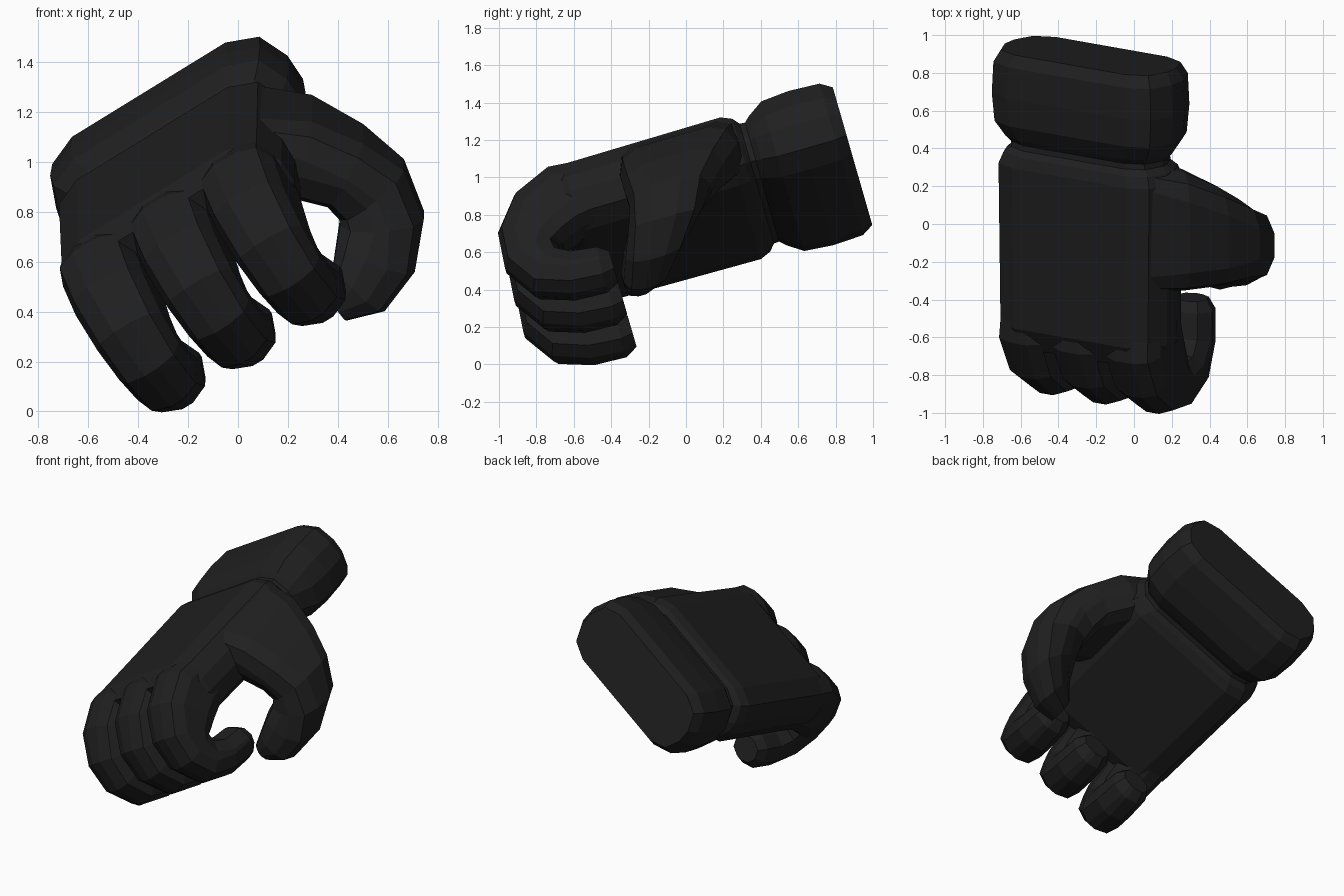
import bpy, bmesh, math
from mathutils import Vector, Matrix

if "Cube" in bpy.data.objects:
    bpy.data.objects.remove(bpy.data.objects["Cube"])

# Hand frame: local x = across the knuckles, y = towards the wrist, z = back of the hand
HAND = Matrix.Rotation(math.radians(16), 3, 'X') @ Matrix.Rotation(math.radians(-32.6), 3, 'Y')

black = bpy.data.materials.new("black_rubber")
black.diffuse_color = (0.014, 0.014, 0.014, 1)
black.use_nodes = True
black.node_tree.nodes["Principled BSDF"].inputs["Base Color"].default_value = black.diffuse_color


def section(hu, hv, r, seg):
    """Rounded rectangle outline as (u, v) pairs."""
    r = min(r, hu * 0.98, hv * 0.98)
    pts = []
    for k, (su, sv) in enumerate([(1, 1), (-1, 1), (-1, -1), (1, -1)]):
        for i in range(seg + 1):
            t = math.pi / 2 * (k + i / seg)
            pts.append((su * (hu - r) + r * math.cos(t), sv * (hv - r) + r * math.sin(t)))
    return pts


def loft(name, stations, side, frame, seg=2):
    """Skin rounded sections along a path; station = (centre, half side, half height, radius)."""
    bm = bmesh.new()
    centres = [Vector(s[0]) for s in stations]
    side = Vector(side)
    rings = []
    for i, (c, hu, hv, r) in enumerate(stations):
        tangent = centres[min(i + 1, len(centres) - 1)] - centres[max(i - 1, 0)]
        up = side.cross(tangent).normalized()
        rings.append([bm.verts.new(frame @ (centres[i] + side * u + up * v))
                      for u, v in section(hu, hv, r, seg)])
    n = len(rings[0])
    for a, b in zip(rings, rings[1:]):
        for j in range(n):
            bm.faces.new((a[j], a[(j + 1) % n], b[(j + 1) % n], b[j]))
    bm.faces.new(rings[0])
    bm.faces.new(rings[-1])
    bmesh.ops.recalc_face_normals(bm, faces=bm.faces)
    mesh = bpy.data.meshes.new(name)
    bm.to_mesh(mesh)
    bm.free()
    mesh.materials.append(black)
    ob = bpy.data.objects.new(name, mesh)
    bpy.context.collection.objects.link(ob)
    return ob


# Palm slab, narrowing at the wrist
MID_W, MID_N = 0.251, 0.819
palm = loft("glove_hand", [((MID_W, a, n), hw, hn, r) for a, n, hw, hn, r in [
    (-0.44, 0.805, 0.47, 0.165, 0.14), (-0.34, 0.819, 0.51, 0.208, 0.16),
    (0.54, MID_N, 0.52, 0.212, 0.16), (0.60, MID_N, 0.50, 0.195, 0.16),
    (0.63, MID_N, 0.465, 0.17, 0.15), (0.72, MID_N, 0.46, 0.165, 0.15)]],
    (1, 0, 0), HAND)

# Cuff
cuff = loft("cuff", [((MID_W, a, MID_N), hw, hn, r) for a, hw, hn, r in [
    (0.655, 0.46, 0.165, 0.15), (0.69, 0.49, 0.19, 0.16), (0.775, 0.54, 0.235, 0.18),
    (0.93, 0.552, 0.243, 0.18), (1.10, 0.545, 0.238, 0.18), (1.163, 0.51, 0.205, 0.16)]],
    (1, 0, 0), HAND)

# Three curled fingers: (wrist-ward, height, half width, half thickness)
CURL = [(-0.02, 0.825, 0.13, 0.14), (-0.20, 0.822, 0.155, 0.185), (-0.38, 0.815, 0.165, 0.21),
        (-0.52, 0.75, 0.16, 0.205), (-0.615, 0.645, 0.15, 0.18), (-0.635, 0.54, 0.142, 0.155),
        (-0.58, 0.425, 0.138, 0.14), (-0.45, 0.365, 0.135, 0.125), (-0.29, 0.35, 0.128, 0.12),
        (-0.228, 0.35, 0.095, 0.08)]
parts = [loft("finger", [((w, a, n), hw, hn, 0.11) for a, n, hw, hn in CURL], (1, 0, 0), HAND)
         for w in (-0.083, 0.251, 0.585)]

# Thumb arching round to the index finger, its broad base flush with the palm
parts.append(loft("thumb", [
    ((0.04, -0.01, 1.09), 0.34, 0.16, 0.10), ((0.26, -0.03, 1.06), 0.325, 0.165, 0.13),
    ((0.43, -0.06, 0.985), 0.275, 0.15, 0.13), ((0.535, -0.08, 0.89), 0.225, 0.165, 0.14),
    ((0.577, -0.11, 0.775), 0.205, 0.168, 0.14), ((0.553, -0.17, 0.63), 0.165, 0.167, 0.12),
    ((0.485, -0.22, 0.50), 0.125, 0.14, 0.10), ((0.395, -0.25, 0.43), 0.08, 0.075, 0.06)],
    HAND @ Vector((0, 1, 0)), Matrix.Identity(3)))

# Merge the digits into the palm so no inner walls remain
bpy.context.view_layer.objects.active = palm
for p in parts:
    mod = palm.modifiers.new("join", 'BOOLEAN')
    mod.operation, mod.solver, mod.object = 'UNION', 'EXACT', p
    bpy.ops.object.modifier_apply(modifier=mod.name)
    bpy.data.objects.remove(p)
